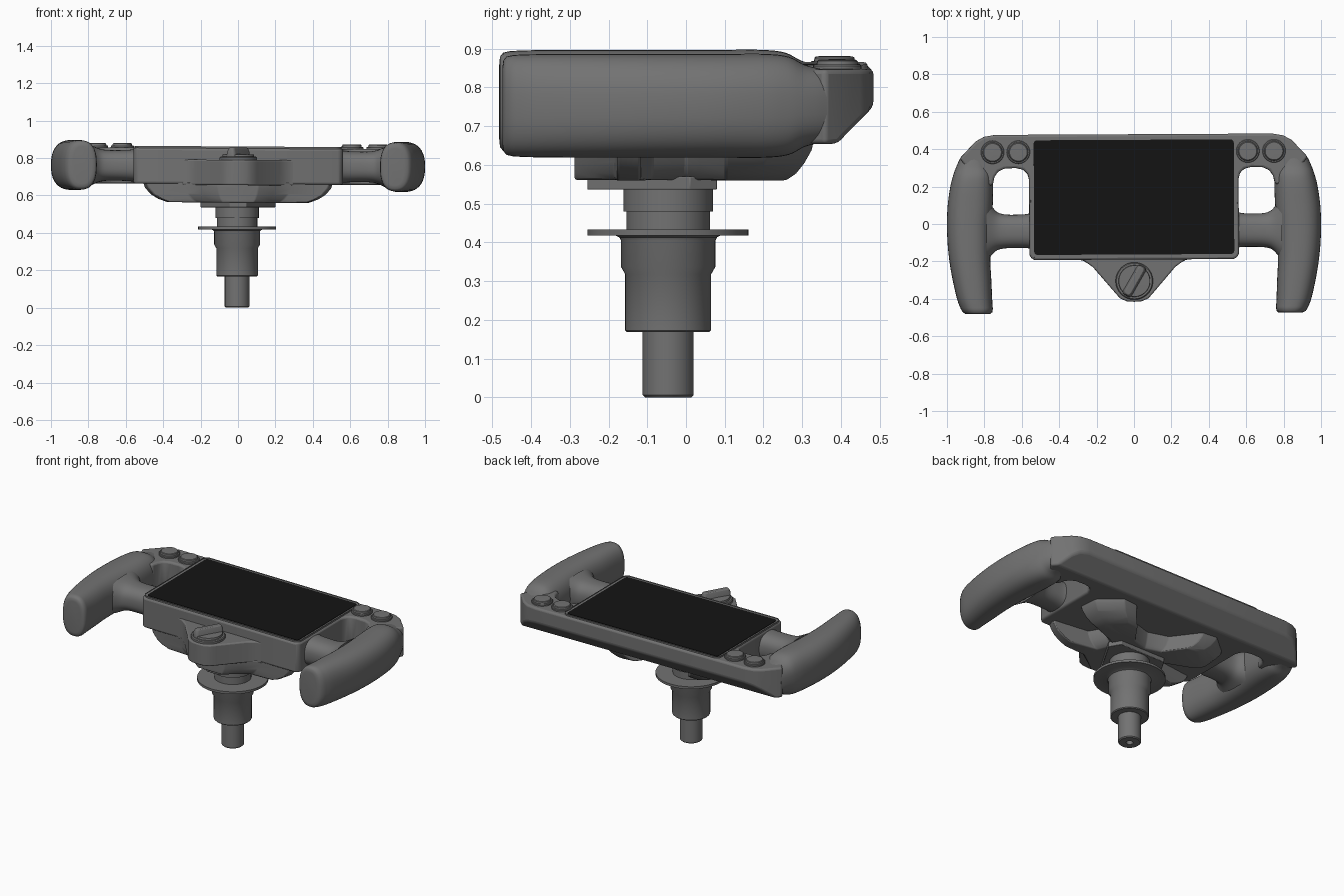
import bpy, bmesh
from math import sin, cos, pi, radians
from mathutils import Matrix, Vector

if "Cube" in bpy.data.objects:
    bpy.data.objects.remove(bpy.data.objects["Cube"])

GREY = (0.17, 0.17, 0.17, 1)
BLACK = (0.007, 0.007, 0.007, 1)
# slight lean of the wheel on its column
PIVOT = Matrix.Translation((0, 0, 0.76))
TILT = PIVOT @ Matrix.Rotation(0.005, 4, 'Z') @ Matrix.Rotation(0.006, 4, 'Y') @ PIVOT.inverted()


def material(name, color):
    mat = bpy.data.materials.get(name) or bpy.data.materials.new(name)
    mat.diffuse_color = color
    mat.use_nodes = True
    mat.node_tree.nodes["Principled BSDF"].inputs["Base Color"].default_value = mat.diffuse_color
    return mat


def finish(name, bm, bevel=0, segs=3, tilt=True, mat=("grey_shell", GREY), angle=35):
    bmesh.ops.recalc_face_normals(bm, faces=bm.faces[:])
    if tilt:
        bm.transform(TILT)
    me = bpy.data.meshes.new(name)
    bm.to_mesh(me)
    bm.free()
    me.materials.append(material(*mat))
    ob = bpy.data.objects.new(name, me)
    bpy.context.collection.objects.link(ob)
    if bevel:
        m = ob.modifiers.new("edge_round", 'BEVEL')
        m.width, m.segments = bevel, segs
        m.limit_method, m.angle_limit = 'ANGLE', radians(30)
    bpy.ops.object.select_all(action='DESELECT')
    ob.select_set(True)
    bpy.context.view_layer.objects.active = ob
    bpy.ops.object.shade_smooth_by_angle(angle=radians(angle))
    return ob


def loft(rings):
    bm = bmesh.new()
    vs = [[bm.verts.new(p) for p in r] for r in rings]
    n = len(vs[0])
    for a, b in zip(vs, vs[1:]):
        for i in range(n):
            j = (i + 1) % n
            bm.faces.new((a[i], a[j], b[j], b[i]))
    bm.faces.new(vs[0])
    bm.faces.new(vs[-1])
    return bm


def prism(outline, z0, z1):
    return loft([[(x, y, z) for x, y in outline] for z in (z0, z1)])


def mirrored(half):
    # half outline on +x, closed by its mirror image
    return half + [(-x, y) for x, y in reversed(half) if x > 1e-6]


def rounded_rect(x0, x1, y0, y1, r, n=6):
    pts = []
    for k, (cx, cy) in enumerate([(x1 - r, y1 - r), (x0 + r, y1 - r), (x0 + r, y0 + r), (x1 - r, y0 + r)]):
        for i in range(n + 1):
            a = pi / 2 * (k + i / n)
            pts.append((cx + r * cos(a), cy + r * sin(a)))
    return pts


def squircle(hu, hv, e, n=40):
    out = []
    for i in range(n):
        c, s = cos(2 * pi * i / n), sin(2 * pi * i / n)
        out.append((hu * abs(c) ** (2 / e) * (1 if c > 0 else -1),
                    hv * abs(s) ** (2 / e) * (1 if s > 0 else -1)))
    return out


def lathe(profile, cx, cy, n=48):
    return loft([[(cx + r * cos(2 * pi * i / n), cy + r * sin(2 * pi * i / n), z) for i in range(n)]
                 for r, z in profile])


def smooth_stations(st, sub=4):
    # Catmull-Rom interpolation of station tuples
    out = []
    for i in range(len(st) - 1):
        p = [Vector(st[max(0, min(len(st) - 1, i + k))]) for k in (-1, 0, 1, 2)]
        for j in range(sub):
            t = j / sub
            out.append(0.5 * (2 * p[1] + (p[2] - p[0]) * t + (2 * p[0] - 5 * p[1] + 4 * p[2] - p[3]) * t * t
                              + (3 * p[1] - p[0] - 3 * p[2] + p[3]) * t ** 3))
    return out + [Vector(st[-1])]


# main housing with rear crossbar, chamfered along the lower back edge
half = [(0.53, -0.19), (0.55, -0.182), (0.56, -0.16), (0.56, 0.24), (0.568, 0.27), (0.59, 0.293), (0.63, 0.302),
        (0.69, 0.30), (0.725, 0.285), (0.745, 0.255), (0.755, 0.21), (0.82, 0.21), (0.93, 0.355), (0.845, 0.445),
        (0.80, 0.47), (0.74, 0.48)]
bm = prism(mirrored(half), 0.66, 0.852)
bmesh.ops.bisect_plane(bm, geom=bm.verts[:] + bm.edges[:] + bm.faces[:], plane_co=(0, 0.385, 0.66),
                       plane_no=(0, 1, -1), clear_outer=True)
bmesh.ops.holes_fill(bm, edges=[e for e in bm.edges if e.is_boundary], sides=0)
finish("main_housing", bm, bevel=0.012)

# screen bezel with recessed top, and the dark screen
bm = prism(rounded_rect(-0.552, 0.552, -0.18, 0.466, 0.035), 0.82, 0.862)
top = max(bm.faces, key=lambda f: f.calc_center_median().z)
bmesh.ops.inset_region(bm, faces=[top], thickness=0.016)
bmesh.ops.translate(bm, verts=top.verts[:], vec=(0, 0, -0.006))
finish("screen_bezel", bm)
finish("screen", prism(rounded_rect(-0.535, 0.535, -0.163, 0.45, 0.018), 0.84, 0.859), mat=("screen_black", BLACK))

# front nose carrying the rotary knob
half = [(0.30, -0.15), (0.30, -0.188), (0.265, -0.197), (0.22, -0.23), (0.10, -0.37), (0.075, -0.398),
        (0.04, -0.413), (0, -0.416)]
finish("front_nose", prism(mirrored(half), 0.655, 0.79), bevel=0.008)

# rotary knob with a diagonal finger ridge
finish("knob_base", lathe([(0.1, 0.77), (0.1, 0.803), (0.095, 0.808), (0.085, 0.808), (0.083, 0.82), (0.01, 0.822)],
                          0, -0.305))
bm = loft([[(x * s, y * t, z) for x, y in rounded_rect(-0.09, 0.09, -0.03, 0.03, 0.02)]
           for z, s, t in ((0.80, 1, 1), (0.835, 1, 0.8), (0.856, 0.9, 0.55))])
bm.transform(Matrix.Translation((0, -0.305, 0)) @ Matrix.Rotation(radians(60), 4, 'Z'))
finish("knob_ridge", bm, bevel=0.004)

# four thumb buttons
for i, x in enumerate((-0.755, -0.617, 0.61, 0.75)):
    finish(f"button_{i + 1}", lathe([(0.062, 0.83), (0.062, 0.86), (0.059, 0.864), (0.053, 0.864), (0.051, 0.873),
                                     (0.047, 0.876), (0.005, 0.877)], x, 0.387, 40))

# lofted grips: y, inner x, outer x, half height
grip = [(-0.45, 0.757, 0.928, 0.131), (-0.40, 0.76, 0.947, 0.133), (-0.3, 0.764, 0.97, 0.134),
        (-0.2, 0.769, 0.987, 0.134), (-0.1, 0.768, 0.997, 0.134), (0, 0.764, 1.0, 0.134), (0.1, 0.755, 0.996, 0.134),
        (0.2, 0.752, 0.982, 0.134), (0.26, 0.755, 0.967, 0.127), (0.30, 0.765, 0.953, 0.107), (0.335, 0.775, 0.938, 0.097),
        (0.36, 0.78, 0.925, 0.092)]
end = [(-0.478, 0.785, 0.885, 0.10), (-0.476, 0.769, 0.904, 0.117), (-0.468, 0.76, 0.917, 0.127)]
grip_stations = [Vector(s) for s in end] + smooth_stations(grip)
# spokes: x, y low, y high, half height
spoke_stations = smooth_stations([(0.53, -0.14, 0.075, 0.09), (0.565, -0.127, 0.058, 0.085), (0.62, -0.125, 0.053, 0.082),
                                  (0.70, -0.128, 0.056, 0.082), (0.745, -0.145, 0.08, 0.09), (0.79, -0.20, 0.15, 0.11)])
for side, sx in (("left", -1), ("right", 1)):
    rings = [[(sx * ((a + b) / 2 + u), y, 0.758 + v) for u, v in squircle((b - a) / 2, h, 2.5)]
             for y, a, b, h in grip_stations]
    finish(f"{side}_grip", loft(rings), angle=50)
    rings = [[(sx * x, (a + b) / 2 + u, 0.757 + v) for u, v in squircle((b - a) / 2, h, 2.5)]
             for x, a, b, h in spoke_stations]
    finish(f"{side}_spoke", loft(rings), angle=50)

# underside bracket: four arms and a front boss, rounding inward toward the bottom
star = mirrored([(0, -0.288), (0.11, -0.288), (0.2, -0.235), (0.29, -0.187), (0.49, -0.18), (0.51, -0.12),
                 (0.27, -0.09), (0.22, 0.0), (0.27, 0.035), (0.49, 0.10), (0.48, 0.22), (0.35, 0.33), (0.25, 0.32),
                 (0.13, 0.16), (0, 0.12)])
rings = [[(x * s, y * (t if y > 0.1 else 1), z) for x, y in star]
         for z, s, t in ((0.67, 1, 1), (0.64, 0.98, 0.98), (0.605, 0.92, 0.92), (0.58, 0.84, 0.86), (0.562, 0.74, 0.78))]
finish("underside_bracket", loft(rings), bevel=0.006, segs=2, angle=45)

# truncated-triangle mounting plate
plate = mirrored([(0.045, -0.255), (0.2, 0.01), (0.16, 0.08)])
finish("mounting_plate", prism(plate, 0.536, 0.57), bevel=0.003, segs=2, tilt=False)

# stepped steering column with flange and bored end
finish("steering_column", lathe([(0.02, 0.04), (0.02, 0.0), (0.06, 0.0), (0.066, 0.006), (0.066, 0.168), (0.106, 0.168),
                                 (0.111, 0.173), (0.111, 0.318), (0.122, 0.337), (0.122, 0.405), (0.126, 0.413),
                                 (0.136, 0.418), (0.208, 0.418), (0.208, 0.433), (0.108, 0.433), (0.108, 0.48),
                                 (0.116, 0.48), (0.116, 0.545)], -0.005, -0.046), tilt=False)
